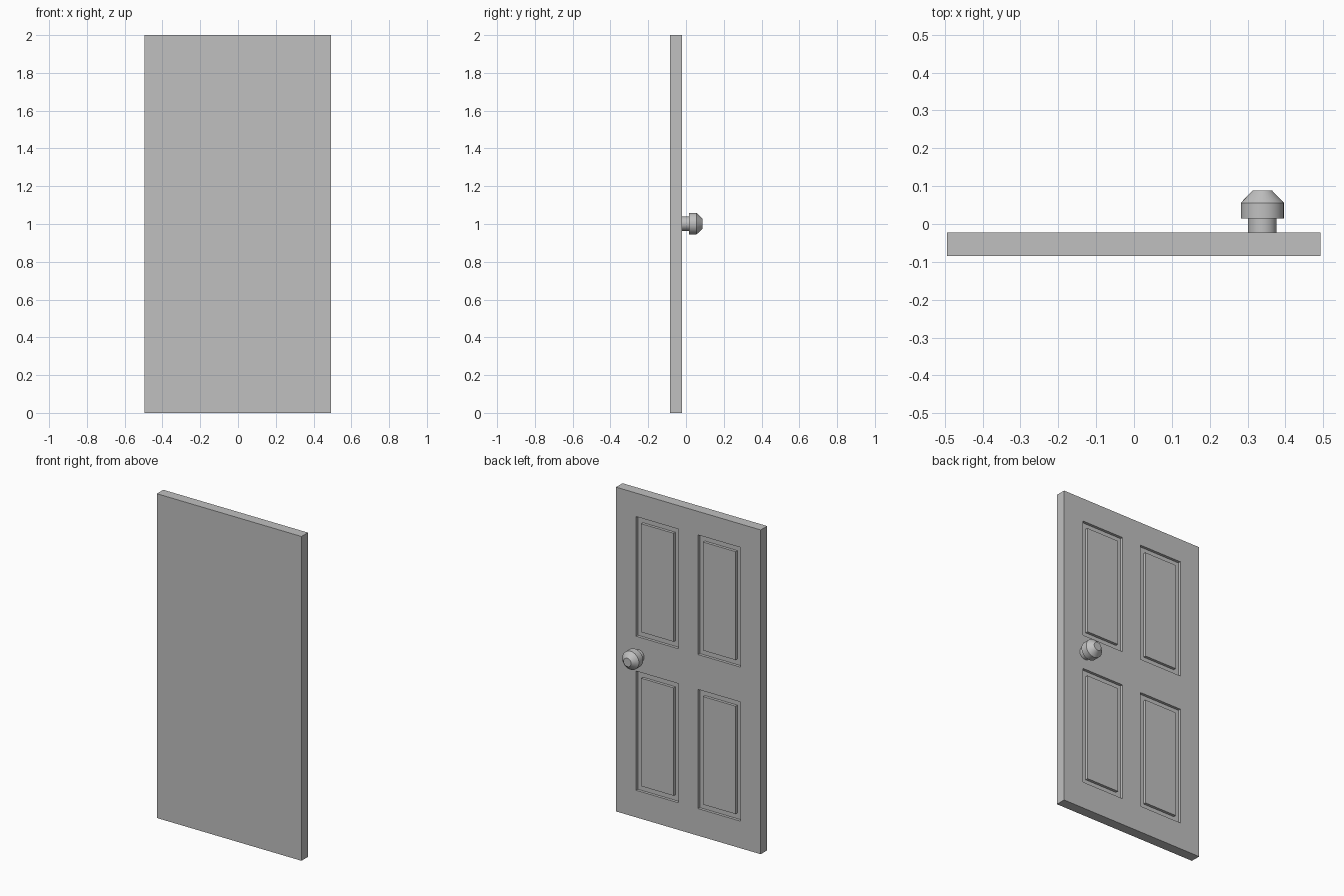
import bpy, bmesh, math
from mathutils import Vector, Matrix

default = bpy.data.objects.get("Cube")
if default:
    bpy.data.objects.remove(default, do_unlink=True)

grey = bpy.data.materials.new("silver_grey")
grey.use_nodes = True
colour = (0.53, 0.53, 0.53, 1)
grey.diffuse_color = colour
grey.node_tree.nodes["Principled BSDF"].inputs["Base Color"].default_value = colour


def make_object(name, bm):
    bmesh.ops.recalc_face_normals(bm, faces=bm.faces[:])
    mesh = bpy.data.meshes.new(name)
    bm.to_mesh(mesh)
    bm.free()
    mesh.materials.append(grey)
    obj = bpy.data.objects.new(name, mesh)
    bpy.context.collection.objects.link(obj)
    return obj


# Door slab
CENTRE_X, WIDTH, HEIGHT = -0.001, 0.987, 2.0
FRONT, BACK = -0.085, -0.022
PANEL_X = (0.066, 0.357)
PANEL_Z = ((0.167, 0.902), (1.117, 1.855))
DEPTH, BORDER = 0.017, 0.049

bm = bmesh.new()
size = Matrix.Diagonal((WIDTH, BACK - FRONT, HEIGHT, 1))
place = Matrix.Translation((CENTRE_X, (FRONT + BACK) / 2, HEIGHT / 2))
bmesh.ops.create_cube(bm, size=1, matrix=place @ size)

# Cut lines around the four panels
cuts = [(Vector((CENTRE_X + s * x, 0, 0)), (1, 0, 0)) for x in PANEL_X for s in (-1, 1)]
cuts += [(Vector((0, 0, z)), (0, 0, 1)) for pair in PANEL_Z for z in pair]
for point, normal in cuts:
    bmesh.ops.bisect_plane(bm, geom=bm.verts[:] + bm.edges[:] + bm.faces[:],
                           plane_co=point, plane_no=normal)


def is_panel(face):
    c = face.calc_center_median()
    return (face.normal.y > 0.9
            and PANEL_X[0] < abs(c.x - CENTRE_X) < PANEL_X[1]
            and any(low < c.z < high for low, high in PANEL_Z))


# Sunken panels, each with a raised field
bm.normal_update()
panels = [f for f in bm.faces if is_panel(f)]
for thickness, depth in ((0, -DEPTH), (BORDER, 0), (0, DEPTH)):
    bmesh.ops.inset_individual(bm, faces=panels, thickness=thickness, depth=depth)
make_object("door_slab", bm)

# Door knob: a lathed profile of radius and y
PROFILE = [(0, BACK), (0.038, BACK), (0.038, 0.015), (0.057, 0.015),
           (0.057, 0.056), (0.026, 0.088), (0, 0.088)]
bm = bmesh.new()
verts = [bm.verts.new((r, y, 0)) for r, y in PROFILE]
edges = [bm.edges.new(pair) for pair in zip(verts, verts[1:])]
bmesh.ops.spin(bm, geom=verts + edges, cent=(0, 0, 0), axis=(0, 1, 0),
               angle=math.tau, steps=32)
bmesh.ops.remove_doubles(bm, verts=bm.verts[:], dist=0.0001)
knob = make_object("door_knob", bm)
knob.location = (0.339, 0, 1.002)
bpy.ops.object.select_all(action="DESELECT")
knob.select_set(True)
bpy.context.view_layer.objects.active = knob
bpy.ops.object.shade_smooth_by_angle(angle=math.radians(30))
